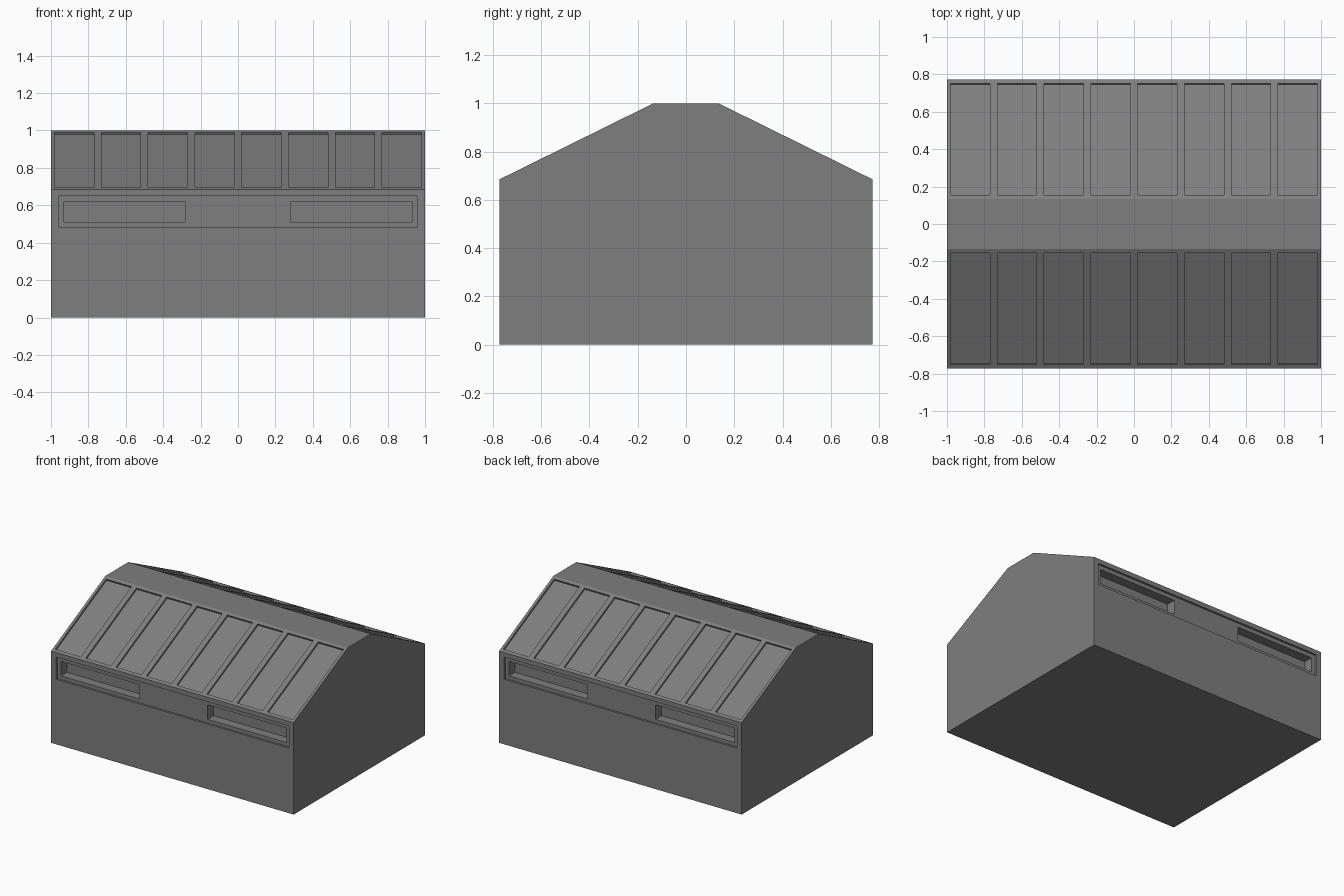
import bpy, bmesh, math
from mathutils import Matrix

if "Cube" in bpy.data.objects:
    bpy.data.objects.remove(bpy.data.objects["Cube"])

W, D, EAVE, RIDGE = 1.0, 0.773, 0.685, 0.135
SLOPE = math.atan2(1 - EAVE, D - RIDGE)

grey = bpy.data.materials.new("mid_grey")
grey.diffuse_color = (0.21, 0.21, 0.21, 1)
grey.use_nodes = True
grey.node_tree.nodes["Principled BSDF"].inputs["Base Color"].default_value = grey.diffuse_color


def make_object(name, bm):
    bmesh.ops.recalc_face_normals(bm, faces=bm.faces)
    mesh = bpy.data.meshes.new(name)
    bm.to_mesh(mesh)
    bm.free()
    mesh.materials.append(grey)
    ob = bpy.data.objects.new(name, mesh)
    bpy.context.collection.objects.link(ob)
    return ob


def add_box(bm, centre, size, tilt=0):
    m = (Matrix.Translation(centre) @ Matrix.Rotation(tilt, 4, 'X')
         @ Matrix.Diagonal((*size, 1)))
    bmesh.ops.create_cube(bm, size=1, matrix=m)


def cut(target, bm, name):
    cutter = make_object(name, bm)
    cutter.hide_render = True
    mod = target.modifiers.new(name, 'BOOLEAN')
    mod.operation, mod.solver, mod.object = 'DIFFERENCE', 'EXACT', cutter
    bpy.context.view_layer.objects.active = target
    bpy.ops.object.modifier_apply(modifier=name)
    bpy.data.objects.remove(cutter)


# Solid building: gable profile extruded along x
bm = bmesh.new()
profile = [(-D, 0), (D, 0), (D, EAVE), (RIDGE, 1), (-RIDGE, 1), (-D, EAVE)]
face = bm.faces.new([bm.verts.new((-W, y, z)) for y, z in profile])
ext = bmesh.ops.extrude_face_region(bm, geom=[face])
bmesh.ops.translate(bm, vec=(2 * W, 0, 0),
                    verts=[v for v in ext['geom'] if isinstance(v, bmesh.types.BMVert)])
building = make_object("building", bm)

# Recessed roof panels, eight per slope
bm = bmesh.new()
y_mid = 0.4535
z_mid = 1 - (y_mid - RIDGE) * math.tan(SLOPE)
for side in (-1, 1):
    for i in range(8):
        add_box(bm, (-0.875 + 0.25 * i, side * y_mid, z_mid),
                (0.21, 0.597 / math.cos(SLOPE), 0.028), -side * SLOPE)
cut(building, bm, "roof_panel_cutter")

# Shallow long recess under each eave
bm = bmesh.new()
for side in (-1, 1):
    add_box(bm, (0, side * D, 0.5675), (1.92, 0.03, 0.165))
cut(building, bm, "band_cutter")

# Deep window slots, two per long wall
bm = bmesh.new()
for side in (-1, 1):
    for x in (-0.605, 0.605):
        add_box(bm, (x, side * D, 0.566), (0.65, 0.17, 0.108))
cut(building, bm, "window_cutter")
